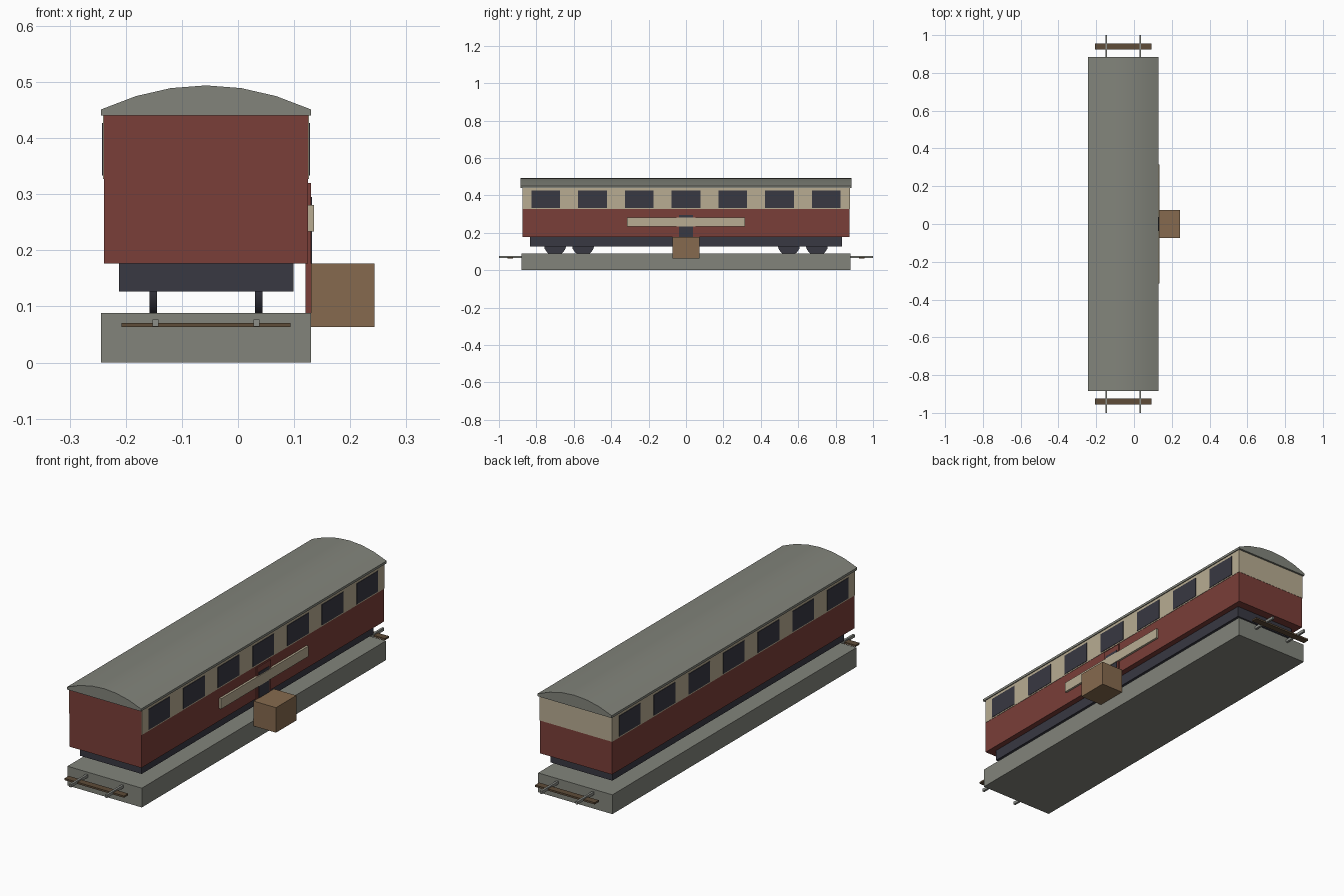
import bpy, math

cube = bpy.data.objects.get("Cube")
if cube:
    bpy.data.objects.remove(cube, do_unlink=True)


def srgb(r, g, b):
    return tuple((c / 255 / 12.92) if c < 10 else ((c / 255 + 0.055) / 1.055) ** 2.4
                 for c in (r, g, b)) + (1.0,)


def material(name, *rgb):
    m = bpy.data.materials.new(name)
    m.use_nodes = True
    m.diffuse_color = srgb(*rgb)
    m.node_tree.nodes["Principled BSDF"].inputs["Base Color"].default_value = srgb(*rgb)
    return m


RED = material("maroon paint", 122, 62, 56)
CREAM = material("cream paint", 184, 172, 146)
GREY = material("stone grey", 130, 132, 123)
DARK = material("dark slate", 56, 56, 66)
BROWN = material("crate brown", 134, 106, 78)
WOOD = material("sleeper wood", 94, 76, 56)
STEEL = material("rail steel", 140, 142, 136)

MID = -0.057  # centre line of the carriage


def build(name, verts, faces, mat):
    mesh = bpy.data.meshes.new(name)
    mesh.from_pydata(verts, [], faces)
    mesh.materials.append(mat)
    obj = bpy.data.objects.new(name, mesh)
    bpy.context.collection.objects.link(obj)
    return obj


def prism(name, profile, y0, y1, mat):
    """Extrude a counter-clockwise x-z outline along y."""
    n = len(profile)
    verts = [(x, y, z) for y in (y0, y1) for x, z in profile]
    faces = [tuple(range(n)), tuple(range(2 * n - 1, n - 1, -1))]
    faces += [((i + 1) % n, i, n + i, n + (i + 1) % n) for i in range(n)]
    return build(name, verts, faces, mat)


def box(name, xs, ys, zs, mat):
    (x0, x1), (z0, z1) = xs, zs
    return prism(name, [(x0, z0), (x1, z0), (x1, z1), (x0, z1)], *ys, mat)


def centred(width):
    return (MID - width / 2, MID + width / 2)


# Track bed, rails and the sleepers at the two ends
box("track_bed", centred(0.375), (-0.88, 0.88), (0, 0.088), GREY)
for side, x in (("right", -0.147), ("left", 0.033)):
    box(f"{side}_rail", (x - 0.005, x + 0.005), (-1, 1), (0.064, 0.077), STEEL)
for end, y in (("front", -0.94), ("back", 0.94)):
    box(f"{end}_sleeper", centred(0.301), (y - 0.015, y + 0.015), (0.063, 0.071), WOOD)

# Underframe and wheels
box("underframe", centred(0.311), (-0.835, 0.835), (0.127, 0.177), DARK)
for x in (-0.151, 0.037):
    for y in (-0.7, -0.55, 0.55, 0.7):
        bpy.ops.mesh.primitive_cylinder_add(
            vertices=16, radius=0.06, depth=0.014, location=(x, y, 0.137),
            rotation=(0, math.pi / 2, 0))
        wheel = bpy.context.object
        wheel.name = "wheel"
        wheel.data.materials.append(DARK)
        bpy.ops.object.shade_smooth_by_angle()

# Carriage body, upper band and windows
box("body", centred(0.364), (-0.875, 0.875), (0.177, 0.44), RED)
box("upper_band", centred(0.367), (-0.874, 0.876), (0.327, 0.44), CREAM)
for i in range(-3, 4):
    y = i * 0.25
    for side, s in (("right", -1), ("left", 1)):
        xs = sorted((MID + s * 0.180, MID + s * 0.1855))
        box(f"{side}_window", xs, (y - 0.077, y + 0.077), (0.333, 0.427), DARK)

# Arched roof
steps = 6
arch = [(MID + 0.1875 * (1 - 2 * i / steps),
         0.451 + 0.043 * (1 - (1 - 2 * i / steps) ** 2)) for i in range(steps + 1)]
roof = prism("roof", [(MID - 0.1875, 0.44), (MID + 0.1875, 0.44)] + arch, -0.885, 0.885, GREY)
bpy.ops.object.select_all(action="DESELECT")
roof.select_set(True)
bpy.context.view_layer.objects.active = roof
bpy.ops.object.shade_smooth_by_angle()

# Side door, name board and step crate on the left side
box("door_frame", (0.12, 0.1305), (-0.05, 0.05), (0.088, 0.32), RED)
box("door_panel", (0.125, 0.132), (-0.038, 0.038), (0.092, 0.295), DARK)
box("side_board", (0.123, 0.135), (-0.315, 0.315), (0.234, 0.281), CREAM)
box("step_crate", (0.13, 0.243), (-0.073, 0.073), (0.063, 0.177), BROWN)
